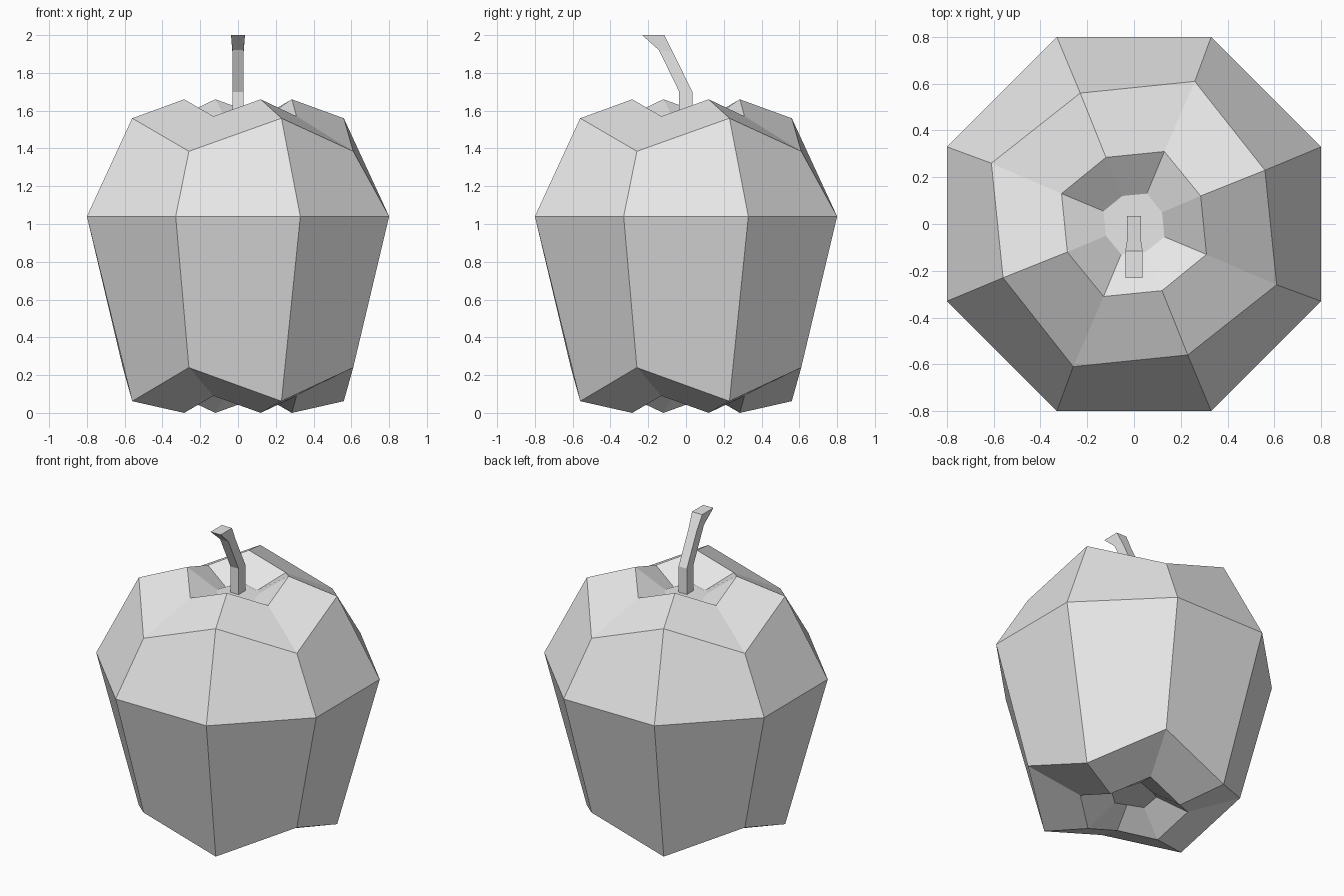
import bpy
import bmesh
from mathutils import Matrix, Vector

cube = bpy.data.objects.get("Cube")
if cube:
    bpy.data.objects.remove(cube, do_unlink=True)

# One neutral colour
grey = bpy.data.materials.new("light_grey")
grey.use_nodes = True
grey.diffuse_color = (0.8, 0.8, 0.8, 1)
grey.node_tree.nodes["Principled BSDF"].inputs["Base Color"].default_value = (0.8, 0.8, 0.8, 1)


def loft(name, rings):
    """Skin a stack of equal-sized rings and cap both ends."""
    bm = bmesh.new()
    loops = [[bm.verts.new(p) for p in ring] for ring in rings]
    for low, high in zip(loops, loops[1:]):
        for i in range(len(low)):
            j = (i + 1) % len(low)
            bm.faces.new((low[i], low[j], high[j], high[i]))
    bm.faces.new(loops[0][::-1])
    bm.faces.new(loops[-1])
    bmesh.ops.recalc_face_normals(bm, faces=bm.faces[:])
    mesh = bpy.data.meshes.new(name)
    bm.to_mesh(mesh)
    bm.free()
    mesh.materials.append(grey)
    obj = bpy.data.objects.new(name, mesh)
    bpy.context.collection.objects.link(obj)
    return obj


def lobed_ring(valley, ridge):
    """Four lobes: one valley and one ridge corner, repeated by quarter turns."""
    turns = [Matrix.Rotation(1.5707963 * k, 3, "Z") for k in range(4)]
    return [t @ Vector(p) for t in turns for p in (valley, ridge)]


# Corner positions shared by the top and bottom of the body
inner = (0.055, 0.13), (-0.05, 0.12)
rim = (0.13, 0.31), (-0.12, 0.285)
shoulder = (0.26, 0.61), (-0.23, 0.56)
belly = (0.33, 0.8), (-0.33, 0.8)

# Body: recessed underside, belly, shoulders, recessed crown
levels = [
    (inner, 0.16, 0.13),
    (rim, 0.09, 0.0),
    (shoulder, 0.24, 0.062),
    (belly, 1.04, 1.04),
    (shoulder, 1.385, 1.56),
    (rim, 1.57, 1.66),
    (inner, 1.505, 1.53),
]
loft("body", [lobed_ring((*v, zv), (*r, zr)) for (v, r), zv, zr in levels])

# Stem: square section bent forwards; half width, back (y, z), front (y, z)
sections = [
    (0.03, (0.034, 1.5), (-0.036, 1.5)),
    (0.03, (0.034, 1.7), (-0.036, 1.7)),
    (0.03, (-0.07, 1.91), (-0.143, 1.92)),
    (0.037, (-0.115, 2.0), (-0.232, 2.0)),
]
loft("stem", [[(-w, *f), (w, *f), (w, *b), (-w, *b)] for w, b, f in sections])
